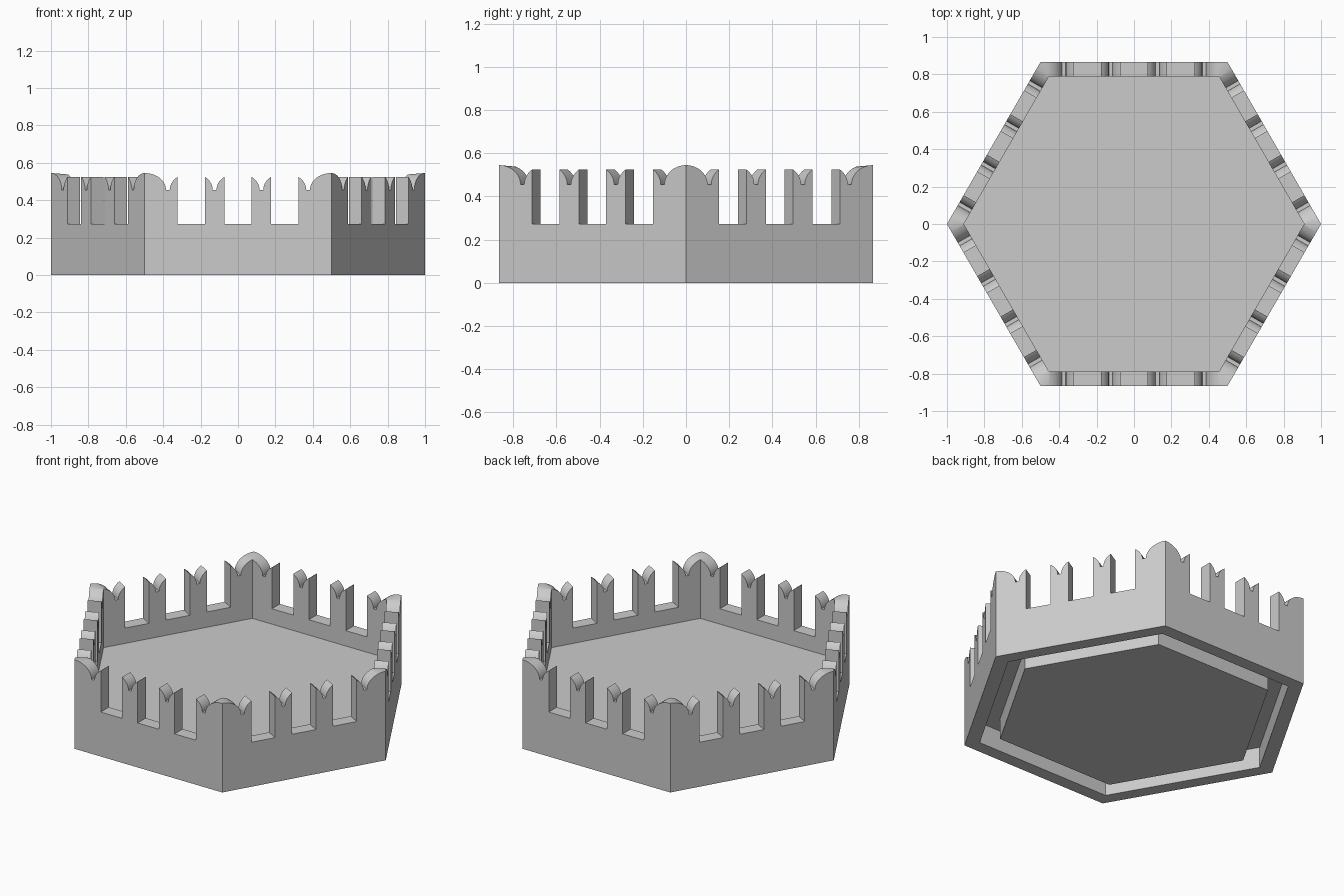
import bpy, bmesh
from math import asin, sin, cos, pi, sqrt
from mathutils import Matrix, Vector

cube = bpy.data.objects.get("Cube")
if cube:
    bpy.data.objects.remove(cube, do_unlink=True)

INNER = 0.91              # inner wall radius, the outer is 1
PLUG = 0.79               # radius of the raised underside
FLOOR, GROOVE = 0.178, 0.128
NOTCH, VALLEY, TOP = 0.272, 0.455, 0.545
HALF_GAP, LOBE = 0.0725, 0.115
APOTHEM = sqrt(3) / 2

mat = bpy.data.materials.new("stone_grey")
mat.use_nodes = True
colour = (0.6, 0.6, 0.6, 1)
mat.diffuse_color = colour
mat.node_tree.nodes["Principled BSDF"].inputs["Base Color"].default_value = colour


def lobe(centre, side, start, steps):
    """Elliptical scallop from distance start out to the valley."""
    t0 = asin(start / LOBE)
    pts = []
    for i in range(steps + 1):
        t = t0 + (pi / 2 - t0) * i / steps
        pts.append((centre + side * LOBE * sin(t), VALLEY + (TOP - VALLEY) * cos(t)))
    return pts


# Top outline of one wall: merlons between three gaps, half a dome at each corner
inner_end = 0.5 * INNER
corner = lobe(0.5, -1, 0.5 - inner_end, 14)[::-1] + lobe(0.5, -1, 0, 14)[:5][::-1]
half = [(HALF_GAP, NOTCH)] + lobe(0, 1, HALF_GAP, 10)
half += lobe(0.25, -1, HALF_GAP, 10)[::-1] + [(0.25 - HALF_GAP, NOTCH)]
half += [(0.25 + HALF_GAP, NOTCH)] + lobe(0.25, 1, HALF_GAP, 10)
half += sorted(corner)
outline = [(-x, z) for x, z in reversed(half)] + half
end_z = min(z for x, z in corner if x >= inner_end - 1e-6)

bm = bmesh.new()


def add_wall(turn):
    """One crenellated side, mitred at the corners."""
    def vert(x, y, z):
        return bm.verts.new(turn @ Vector((x, y, z)))

    outer = [vert(x, -APOTHEM, z) for x, z in outline]
    inner, shared = [], []
    for x, z in outline:
        past = abs(x) >= inner_end - 1e-6
        spot = (inner_end if x > 0 else -inner_end, end_z) if past else (x, z)
        if not inner or (shared[-1] != spot):
            inner.append(vert(spot[0], -APOTHEM * INNER, spot[1]))
            shared.append(spot)
    index = -1
    last = None
    lookup = []
    for x, z in outline:
        past = abs(x) >= inner_end - 1e-6
        spot = (inner_end if x > 0 else -inner_end, end_z) if past else (x, z)
        if spot != last:
            index, last = index + 1, spot
        lookup.append(inner[index])
    # top surface
    for i in range(len(outer) - 1):
        ring = [outer[i], outer[i + 1], lookup[i + 1], lookup[i]]
        bm.faces.new(list(dict.fromkeys(ring)))
    # outer and inner faces
    bm.faces.new(outer + [vert(0.5, -APOTHEM, 0), vert(-0.5, -APOTHEM, 0)])
    bm.faces.new(inner + [vert(inner_end, -APOTHEM * INNER, FLOOR),
                          vert(-inner_end, -APOTHEM * INNER, FLOOR)])


def hexagon(radius, z):
    return [bm.verts.new((radius * cos(k * pi / 3), radius * sin(k * pi / 3), z))
            for k in range(6)]


for k in range(6):
    add_wall(Matrix.Rotation(k * pi / 3, 3, 'Z'))

# Floor, rim underside, groove and plug
bm.faces.new(hexagon(INNER, FLOOR))
rings = [hexagon(r, z) for r, z in
         [(1, 0), (INNER, 0), (INNER, GROOVE), (PLUG, GROOVE), (PLUG, 0)]]
for a, b in zip(rings, rings[1:]):
    for k in range(6):
        n = (k + 1) % 6
        bm.faces.new((a[k], a[n], b[n], b[k]))
bm.faces.new(rings[-1])

bmesh.ops.remove_doubles(bm, verts=bm.verts, dist=0.0002)
bmesh.ops.recalc_face_normals(bm, faces=bm.faces)
mesh = bpy.data.meshes.new("crenellated_tray")
bm.to_mesh(mesh)
bm.free()
mesh.materials.append(mat)
tray = bpy.data.objects.new("crenellated_tray", mesh)
bpy.context.collection.objects.link(tray)

bpy.ops.object.select_all(action='DESELECT')
tray.select_set(True)
bpy.context.view_layer.objects.active = tray
bpy.ops.object.shade_smooth_by_angle(angle=pi / 6)
